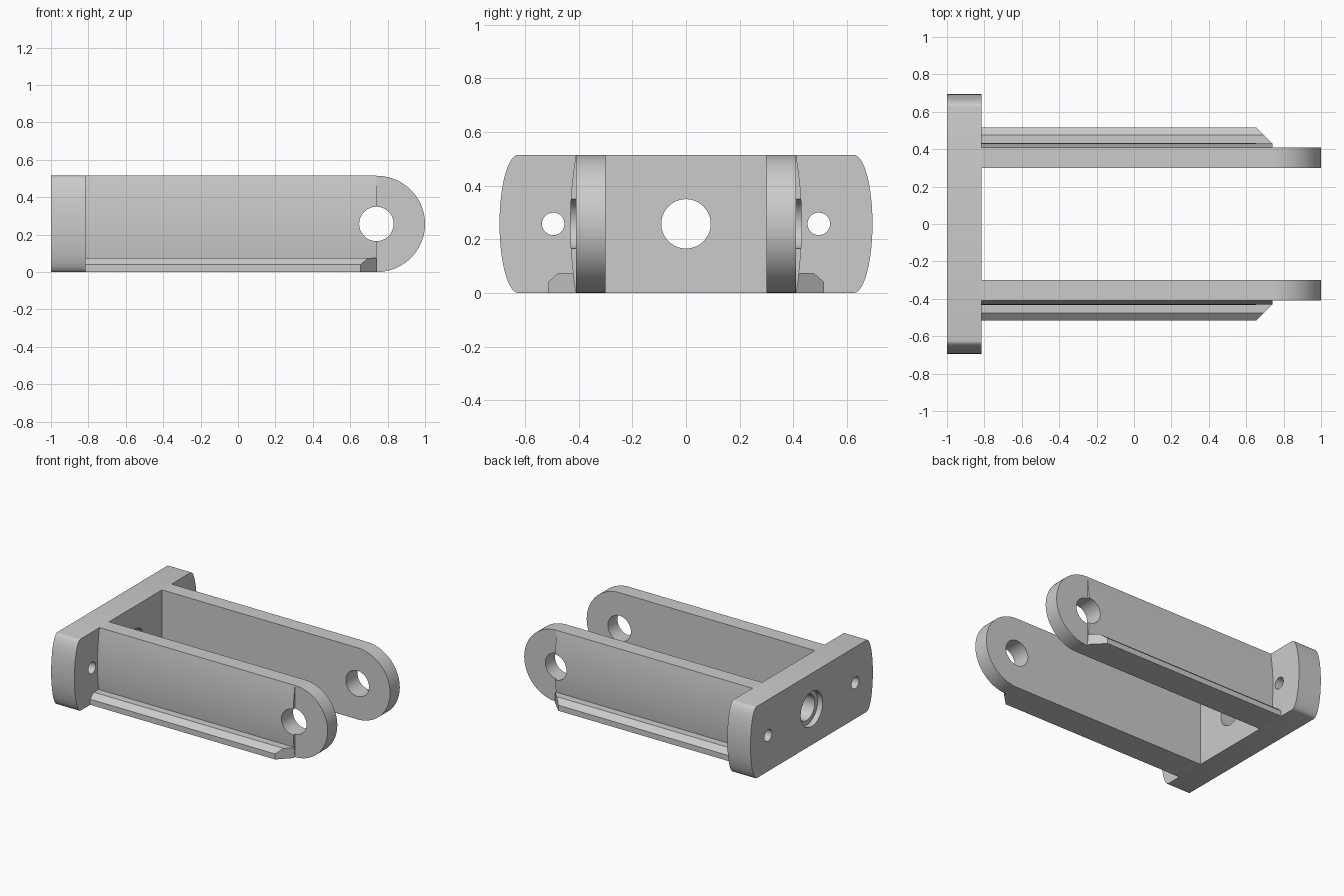
import bpy, bmesh, math
from mathutils import Vector

if "Cube" in bpy.data.objects:
    bpy.data.objects.remove(bpy.data.objects["Cube"], do_unlink=True)

H = 0.515            # overall height
MID = H / 2
PLATE_X = -0.815     # inner face of the mounting plate
PIVOT_X = 0.74       # centre of the rounded arm ends

grey = bpy.data.materials.new("mid grey")
grey.use_nodes = True
grey.diffuse_color = (0.6, 0.6, 0.6, 1)
grey.node_tree.nodes["Principled BSDF"].inputs["Base Color"].default_value = grey.diffuse_color


def prism(name, points, offset, shape=None):
    """Extrude a closed outline of 3D points; shape may adjust each vertex."""
    bm = bmesh.new()
    face = bm.faces.new([bm.verts.new(p) for p in points])
    result = bmesh.ops.extrude_face_region(bm, geom=[face], use_keep_orig=True)
    moved = [v for v in result["geom"] if isinstance(v, bmesh.types.BMVert)]
    for v in moved:
        v.co += Vector(offset)
        if shape:
            shape(v)
    bmesh.ops.recalc_face_normals(bm, faces=bm.faces)
    mesh = bpy.data.meshes.new(name)
    bm.to_mesh(mesh)
    bm.free()
    mesh.materials.append(grey)
    obj = bpy.data.objects.new(name, mesh)
    bpy.context.collection.objects.link(obj)
    return obj


def arc(cx, cz, rx, rz, start, end, steps):
    angles = [math.radians(start + (end - start) * i / steps) for i in range(steps + 1)]
    return [(cx + rx * math.cos(a), cz + rz * math.sin(a)) for a in angles]


def drill(obj, centre, radius, depth, axis):
    """Cut a round hole along the x or y axis."""
    rot = (0, math.pi / 2, 0) if axis == "x" else (math.pi / 2, 0, 0)
    bpy.ops.mesh.primitive_cylinder_add(vertices=64, radius=radius, depth=depth,
                                        location=centre, rotation=rot)
    cutter = bpy.context.object
    cutter.hide_render = True
    mod = obj.modifiers.new("hole", "BOOLEAN")
    mod.operation = "DIFFERENCE"
    mod.solver = "EXACT"
    mod.object = cutter
    bpy.context.view_layer.objects.active = obj
    bpy.ops.object.modifier_apply(modifier=mod.name)
    bpy.data.objects.remove(cutter, do_unlink=True)


def finish(obj):
    bpy.ops.object.select_all(action="DESELECT")
    obj.select_set(True)
    bpy.context.view_layer.objects.active = obj
    bpy.ops.object.shade_smooth_by_angle(angle=math.radians(25))


# Mounting plate with bulged ends
outline = arc(0.625, MID, 0.07, MID, -90, 90, 32) + arc(-0.625, MID, 0.07, MID, 90, 270, 32)
plate = prism("mounting_plate", [(-1, y, z) for y, z in outline], (PLATE_X + 1, 0, 0))
drill(plate, (-0.9, 0, MID), 0.092, 0.6, "x")
drill(plate, (-1, 0, MID), 0.125, 0.08, "x")
for y in (-0.495, 0.495):
    drill(plate, (-0.9, y, MID), 0.042, 0.6, "x")
finish(plate)

for side, s in (("left", 1), ("right", -1)):
    # Flat arm with a rounded end
    outline = [(PLATE_X, 0)] + arc(PIVOT_X, MID, 1 - PIVOT_X, MID, -90, 90, 48) + [(PLATE_X, H)]
    arm = prism(side + "_arm", [(x, s * 0.30, z) for x, z in outline], (0, s * 0.11, 0))

    # Gently bowed outer skin that stops at the pivot
    bow = arc(0.41, MID, 0.022, MID, -90, 90, 24)
    half = math.asin(MID / 1.518)
    bow = [(0.41 + 1.518 * (math.cos(a) - math.cos(half)), MID + 1.518 * math.sin(a))
           for a in [half * (i / 12 - 1) for i in range(25)]]
    skin = prism(side + "_arm_outer_skin", [(PLATE_X, s * y, z) for y, z in bow],
                 (PIVOT_X - PLATE_X, 0, 0))

    for part in (arm, skin):
        drill(part, (PIVOT_X, s * 0.36, MID), 0.092, 0.5, "y")
        finish(part)

    # Chamfered foot rail with a mitred end
    def mitre(v):
        v.co.x -= max(0, abs(v.co.y) - 0.43)

    profile = [(0.41, 0), (0.43, 0), (0.515, 0), (0.515, 0.04),
               (0.475, 0.075), (0.43, 0.075), (0.41, 0.075)]
    prism(side + "_foot_rail", [(PLATE_X, s * y, z) for y, z in profile],
          (PIVOT_X - PLATE_X, 0, 0), mitre)
